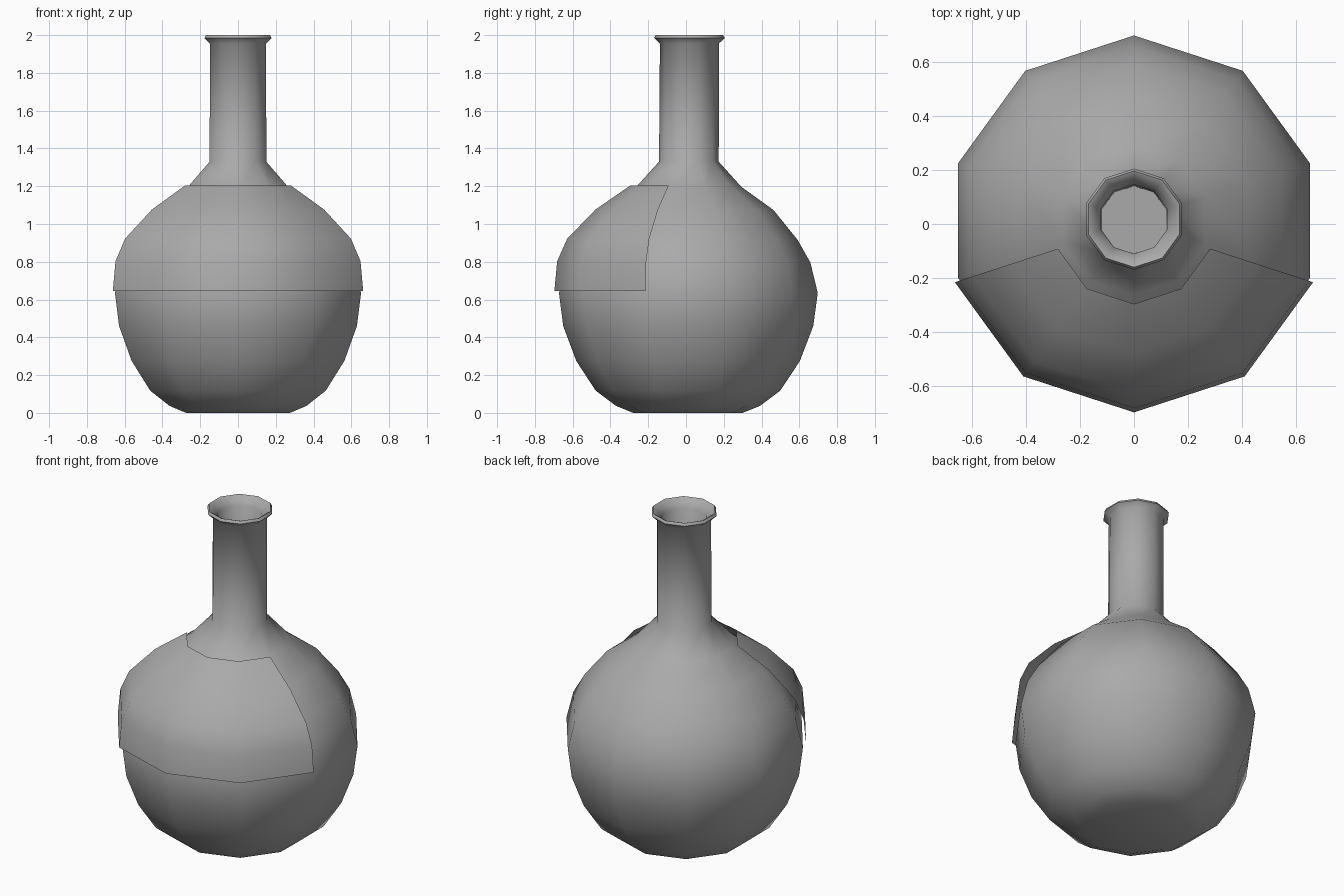
import bpy
import bmesh
import math

SIDES = 10

cube = bpy.data.objects.get("Cube")
if cube:
    bpy.data.objects.remove(cube, do_unlink=True)

grey = bpy.data.materials.new("plain grey")
grey.use_nodes = True
colour = (0.4, 0.4, 0.4, 1.0)
grey.diffuse_color = colour
grey.node_tree.nodes["Principled BSDF"].inputs["Base Color"].default_value = colour


def lathe(name, profile, first, last, centre, capped, sharp):
    """Sweep (radius, height) points between two of the ten side directions."""
    bm = bmesh.new()
    full = last - first == SIDES
    count = SIDES if full else last - first + 1
    rings = []
    for r, z in profile:
        ring = []
        for k in range(count):
            a = math.tau * (first + k) / SIDES - math.pi / 2
            ring.append(bm.verts.new((r * math.cos(a), r * math.sin(a) + centre(z), z)))
        rings.append(ring)
    for low, high in zip(rings, rings[1:]):
        for k in range(last - first):
            n = (k + 1) % count
            bm.faces.new((low[k], low[n], high[n], high[k]))
    if capped:
        bm.faces.new(rings[0][::-1])
        bm.faces.new(rings[-1])
    mesh = bpy.data.meshes.new(name)
    bm.to_mesh(mesh)
    bm.free()
    mesh.materials.append(grey)
    obj = bpy.data.objects.new(name, mesh)
    bpy.context.collection.objects.link(obj)
    bpy.ops.object.select_all(action="DESELECT")
    obj.select_set(True)
    bpy.context.view_layer.objects.active = obj
    bpy.ops.object.shade_smooth_by_angle(angle=math.radians(sharp))
    return obj


# Round flask: base, belly, shoulder, neck, flared lip and bore
belly = [(0.289, 0), (0.381, 0.037), (0.489, 0.118), (0.592, 0.275),
         (0.662, 0.46), (0.685, 0.635), (0.645, 0.797), (0.577, 0.916),
         (0.449, 1.074), (0.278, 1.197)]
neck = [(0.158, 1.33), (0.156, 1.955)]
lip = [(0.187, 1.985), (0.178, 2.0), (0.168, 1.996)]
bore = [(0.15, 1.975), (0.128, 1.95), (0.125, 1.33)]
lathe("flask", belly + neck + lip + bore, 0, SIDES,
      lambda z: 0.01 + 0.004 * z, True, 65)

# Curved label shell standing just off the front of the belly
label = [(0.697, 0.645), (0.682, 0.803), (0.629, 0.922), (0.48, 1.076), (0.296, 1.203)]
lathe("front_label", label, -2, 2, lambda z: 0.0, False, 65)
